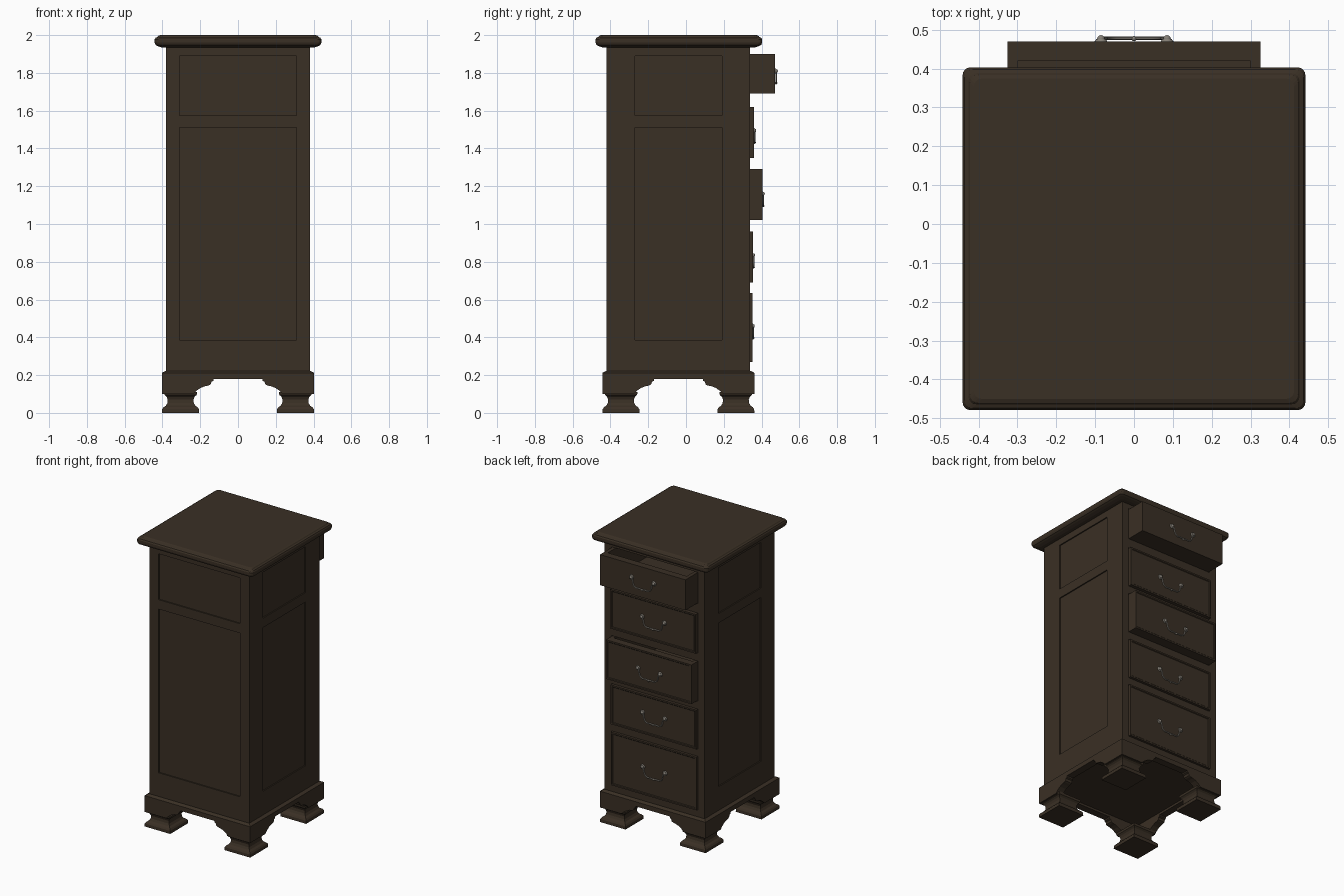
import bpy, bmesh, math
from mathutils import Matrix, Vector

if "Cube" in bpy.data.objects:
    bpy.data.objects.remove(bpy.data.objects["Cube"])

CY = -0.04  # centre of the cabinet in y


def material(name, rgb):
    m = bpy.data.materials.new(name)
    m.diffuse_color = (*rgb, 1)
    m.use_nodes = True
    m.node_tree.nodes["Principled BSDF"].inputs["Base Color"].default_value = m.diffuse_color
    return m


WOOD = material("dark walnut", (0.042, 0.029, 0.018))
METAL = material("aged pewter", (0.23, 0.21, 0.18))


def finish(bm, name, mat):
    bmesh.ops.recalc_face_normals(bm, faces=bm.faces)
    me = bpy.data.meshes.new(name)
    bm.to_mesh(me)
    bm.free()
    ob = bpy.data.objects.new(name, me)
    bpy.context.collection.objects.link(ob)
    me.materials.append(mat)
    return ob


def activate(ob):
    bpy.ops.object.select_all(action='DESELECT')
    ob.select_set(True)
    bpy.context.view_layer.objects.active = ob


def add_box(bm, x, y, z):
    """Box from three (low, high) ranges."""
    size = [b - a for a, b in (x, y, z)]
    mid = [(a + b) / 2 for a, b in (x, y, z)]
    mat = Matrix.Translation(mid) @ Matrix.Diagonal((*size, 1))
    return bmesh.ops.create_cube(bm, size=1, matrix=mat)["verts"]


def square_loft(name, profile, cx, cy, radius=0.0):
    """Stack of squares (half width, z), optionally with rounded corners."""
    bm = bmesh.new()
    steps = 4 if radius else 0
    rings = []
    for half, z in profile:
        ring = []
        for q in range(4):
            sx, sy = ((1, 1), (-1, 1), (-1, -1), (1, -1))[q]
            for i in range(steps + 1):
                a = math.pi / 2 * (q + (i / steps if steps else 0.5))
                ring.append(bm.verts.new((cx + sx * (half - radius) + radius * math.cos(a),
                                          cy + sy * (half - radius) + radius * math.sin(a), z)))
        rings.append(ring)
    n = len(rings[0])
    for a, b in zip(rings, rings[1:]):
        for i in range(n):
            bm.faces.new((a[i], a[(i + 1) % n], b[(i + 1) % n], b[i]))
    bm.faces.new(rings[0])
    bm.faces.new(rings[-1])
    return finish(bm, name, WOOD)


# Drawers: bottom, top, front face y, height of the pull posts
DRAWERS = [(1.69, 1.90, 0.47, 1.81), (1.35, 1.62, 0.36, 1.495), (1.02, 1.29, 0.405, 1.16),
           (0.69, 0.96, 0.354, 0.835), (0.27, 0.635, 0.352, 0.46)]

# Carcass with drawer openings and recessed panels
bm = bmesh.new()
add_box(bm, (-0.38, 0.38), (CY - 0.38, CY + 0.38), (0.21, 1.945))
carcass = finish(bm, "carcass", WOOD)
bm = bmesh.new()
for z0, z1, _, _ in DRAWERS:
    add_box(bm, (-0.328, 0.328), (-0.36, 0.5), (z0 - 0.003, z1 + 0.003))
for z in ((0.385, 1.51), (1.575, 1.89)):
    add_box(bm, (-0.31, 0.31), (-0.5, -0.412), z)
    for x in ((-0.5, -0.372), (0.372, 0.5)):
        add_box(bm, x, (-0.27, 0.19), z)
cutter = finish(bm, "cutter", WOOD)
cutter.hide_render = True
mod = carcass.modifiers.new("openings", 'BOOLEAN')
mod.object, mod.operation, mod.solver = cutter, 'DIFFERENCE', 'EXACT'
activate(carcass)
bpy.ops.object.modifier_apply(modifier=mod.name)
bpy.data.objects.remove(cutter)

# Moulded top and base moulding
square_loft("moulded_top", [(0.405, 1.935), (0.425, 1.942), (0.436, 1.948), (0.441, 1.96),
                            (0.441, 1.978), (0.436, 1.986), (0.426, 1.99), (0.422, 1.996),
                            (0.412, 2.0)], 0, -0.038, 0.02)
square_loft("base_moulding", [(0.395, 0.195), (0.402, 0.2), (0.402, 0.212), (0.384, 0.222)], 0, CY)

# Scalloped bracket boards on the four sides
half = [(0.13, 0.18), (0.13, 0.17), (0.14, 0.165), (0.145, 0.15), (0.155, 0.145),
        (0.175, 0.141), (0.198, 0.132), (0.22, 0.117), (0.237, 0.1), (0.402, 0.1), (0.402, 0.205)]
outline = half + [(-x, z) for x, z in reversed(half)]
for i, side in enumerate(("front", "right", "back", "left")):
    bm = bmesh.new()
    face = bm.faces.new([bm.verts.new((x, -0.402, z)) for x, z in outline])
    ext = bmesh.ops.extrude_face_region(bm, geom=[face])["geom"]
    bmesh.ops.translate(bm, vec=(0, 0.05, 0),
                        verts=[v for v in ext if isinstance(v, bmesh.types.BMVert)])
    bm.transform(Matrix.Translation((0, CY, 0)) @ Matrix.Rotation(i * math.pi / 2, 4, 'Z'))
    finish(bm, side + "_bracket_board", WOOD)

# Square moulded feet
for sx in (-1, 1):
    for sy in (-1, 1):
        name = ("back" if sy > 0 else "front") + ("_right" if sx > 0 else "_left") + "_foot"
        square_loft(name, [(0.098, 0), (0.097, 0.02), (0.09, 0.03), (0.078, 0.038), (0.07, 0.052),
                           (0.068, 0.07), (0.074, 0.085), (0.085, 0.095), (0.088, 0.11)],
                    sx * 0.304, CY + sy * 0.304)


def drawer(i, z0, z1, yf):
    """Open box with a solid front; all but the top one have a raised lip."""
    bm = bmesh.new()
    back, w, t = -0.33, 0.325, 0.025
    for x in ((-w, -w + t), (w - t, w)):
        add_box(bm, x, (back, yf - 0.05), (z0, z1))
    add_box(bm, (-w + t, w - t), (back, back + t), (z0, z1))
    add_box(bm, (-w + t, w - t), (back + t, yf - 0.05), (z0, z0 + 0.02))
    verts = add_box(bm, (-w, w), (yf - 0.05, yf), (z0, z1))
    if i > 1:
        bm.normal_update()
        front = [f for f in verts[0].link_faces[:] + verts[-1].link_faces[:] if f.normal.y > 0.9]
        bmesh.ops.inset_region(bm, faces=front[:1], thickness=0.014)
        bmesh.ops.inset_region(bm, faces=front[:1], thickness=0.006, depth=-0.004)
    finish(bm, f"drawer_{i}", WOOD)


def pull(i, y, z):
    """Rosettes with ball posts, and a hanging bail."""
    bm = bmesh.new()
    turn = Matrix.Rotation(-math.pi / 2, 4, 'X')
    for x in (-0.085, 0.085):
        bmesh.ops.create_cone(bm, cap_ends=True, segments=16, radius1=0.019, radius2=0.012,
                              depth=0.01, matrix=Matrix.Translation((x, y + 0.001, z)) @ turn)
        bmesh.ops.create_uvsphere(bm, u_segments=12, v_segments=8, radius=0.01,
                                  matrix=Matrix.Translation((x, y + 0.006, z)))
    bmesh.ops.create_uvsphere(bm, u_segments=10, v_segments=6, radius=0.007,
                              matrix=Matrix.Translation((0, y + 0.007, z - 0.064)))
    posts = finish(bm, f"pull_posts_{i}", METAL)
    cu = bpy.data.curves.new("bail", 'CURVE')
    cu.dimensions, cu.bevel_depth, cu.bevel_resolution, cu.use_fill_caps = '3D', 0.0045, 1, True
    arm = [(0.085, 0), (0.072, -0.018), (0.07, -0.035), (0.062, -0.052), (0.045, -0.062), (0.02, -0.06)]
    path = arm + [(0, -0.064)] + [(-x, h) for x, h in reversed(arm)]
    sp = cu.splines.new('POLY')
    sp.points.add(len(path) - 1)
    for p, (x, h) in zip(sp.points, path):
        p.co = (x, y + 0.008, z + h, 1)
    cu.materials.append(METAL)
    bail = bpy.data.objects.new(f"pull_bail_{i}", cu)
    bpy.context.collection.objects.link(bail)
    activate(bail)
    bpy.ops.object.convert(target='MESH')
    for ob in (posts, bpy.context.view_layer.objects.active):
        activate(ob)
        bpy.ops.object.shade_smooth_by_angle(angle=math.radians(40))


for i, (z0, z1, yf, zh) in enumerate(DRAWERS, 1):
    drawer(i, z0, z1, yf)
    pull(i, yf if i == 1 else yf - 0.004, zh)
